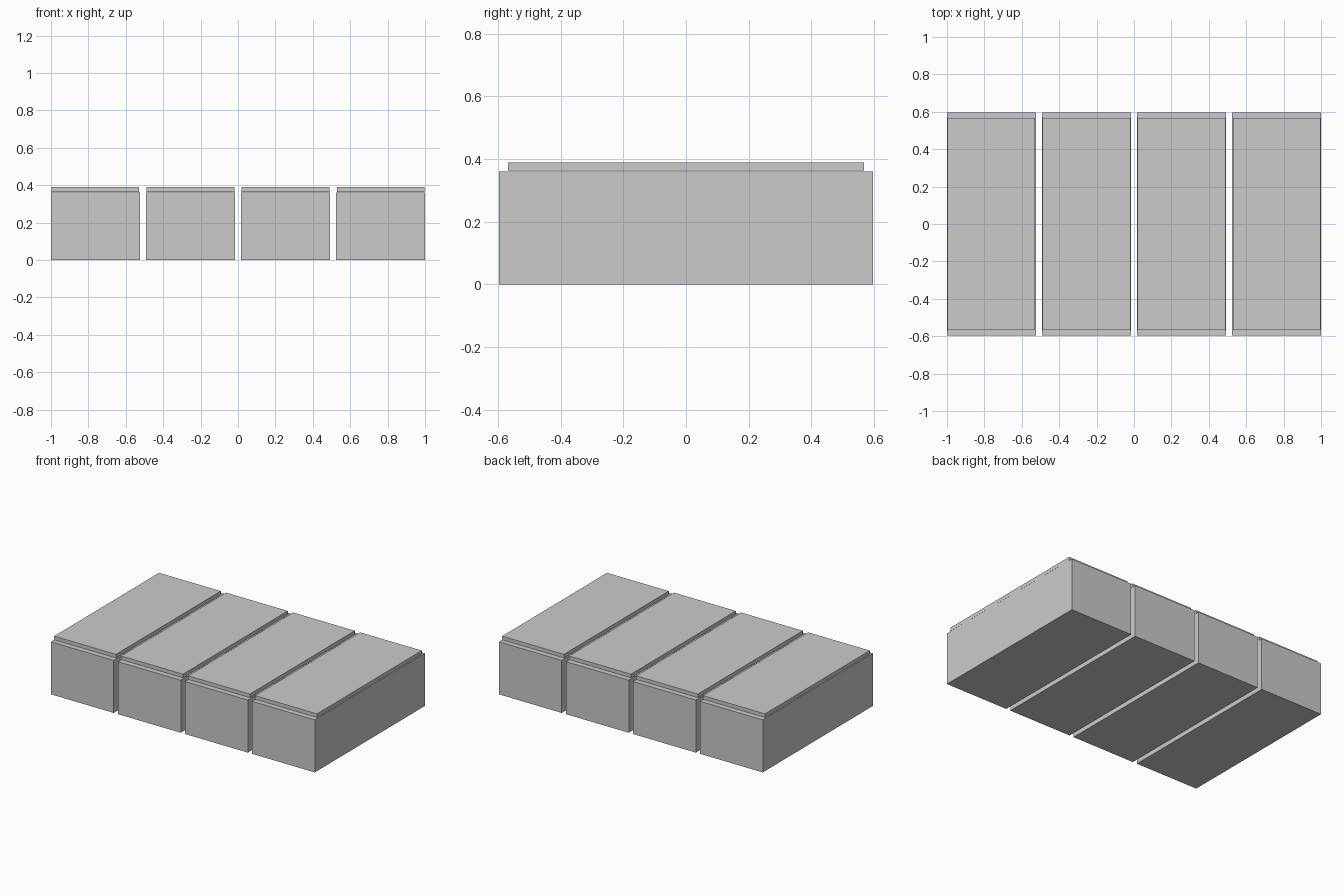
import bpy

if "Cube" in bpy.data.objects:
    bpy.data.objects.remove(bpy.data.objects["Cube"])


def box(name, size, centre):
    bpy.ops.mesh.primitive_cube_add(size=1, location=centre)
    obj = bpy.context.object
    obj.name = name
    obj.scale = size
    bpy.ops.object.transform_apply(location=False, rotation=False, scale=True)
    return obj


COUNT = 4
WIDTH, GAP = 0.476, 0.032
DEPTH, HEIGHT = 1.194, 0.36
TOP_LOW, TOP_HIGH = 0.364, 0.389

for i in range(COUNT):
    x = (i - (COUNT - 1) / 2) * (WIDTH + GAP)
    # Main block of each unit
    box(f"block_{i + 1}", (WIDTH, DEPTH, HEIGHT), (x, 0, HEIGHT / 2))
    # Thin inset slab hovering just above the block
    box(f"top_slab_{i + 1}", (WIDTH - 0.008, 1.135, TOP_HIGH - TOP_LOW),
        (x, 0, (TOP_LOW + TOP_HIGH) / 2))
